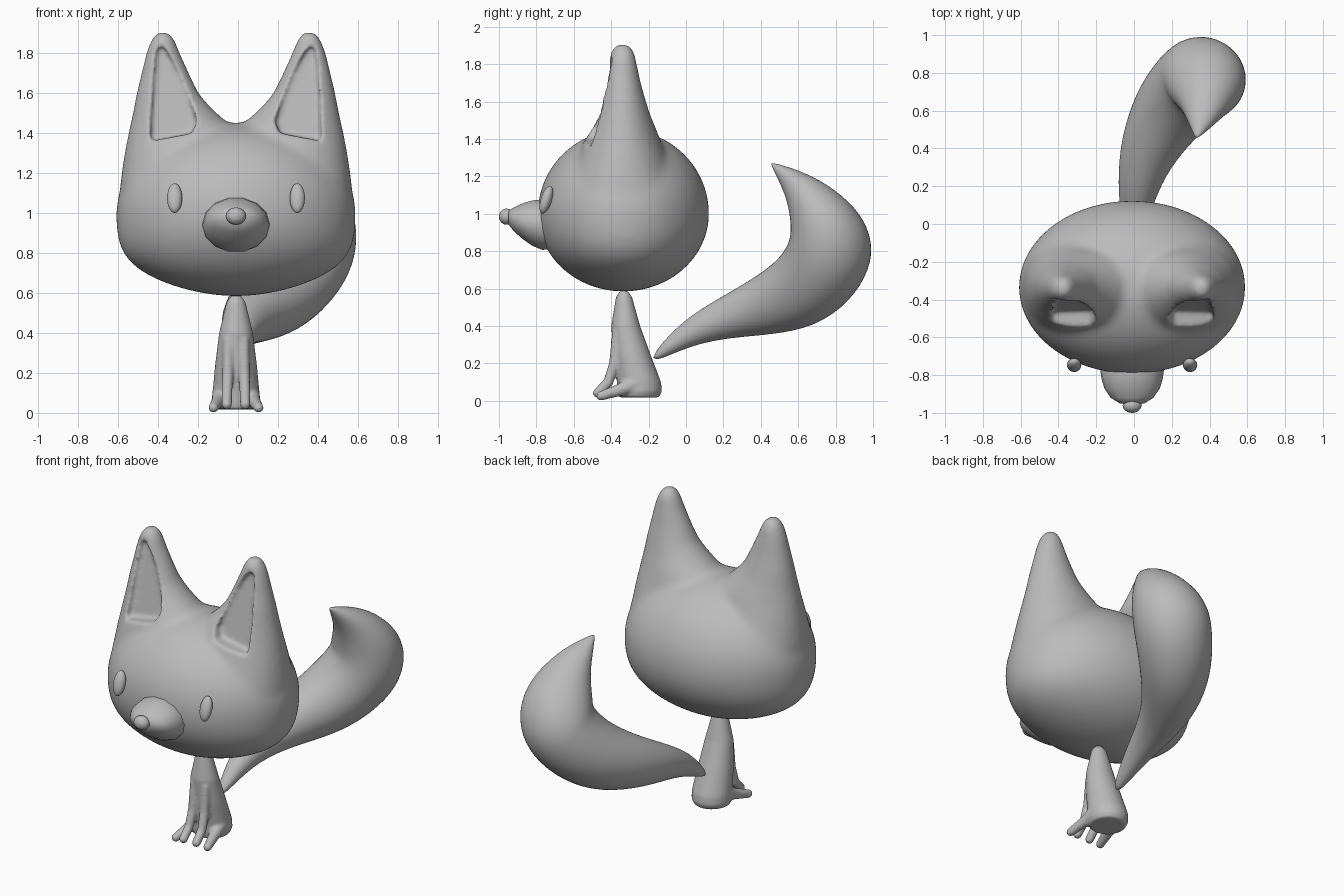
import bpy, bmesh, math
from mathutils import Vector, Matrix

if "Cube" in bpy.data.objects:
    bpy.data.objects.remove(bpy.data.objects["Cube"])

CX = -0.01   # shared symmetry plane
grey = bpy.data.materials.new("plain grey")
grey.use_nodes = True
grey.diffuse_color = (0.5, 0.5, 0.5, 1)
grey.node_tree.nodes["Principled BSDF"].inputs["Base Color"].default_value = (0.5, 0.5, 0.5, 1)


def ball(bm, centre, size, tilt=0, segs=24):
    m = (Matrix.Translation(centre) @ Matrix.Rotation(tilt, 4, "X")
         @ Matrix.Diagonal((*size, 1)))
    bmesh.ops.create_uvsphere(bm, u_segments=segs, v_segments=segs // 2, radius=1, matrix=m)


def loft(bm, rings):
    rows = [[bm.verts.new(p) for p in ring] for ring in rings]
    n = len(rows[0])
    for a, b in zip(rows, rows[1:]):
        for i in range(n):
            bm.faces.new((a[i], a[(i + 1) % n], b[(i + 1) % n], b[i]))
    bm.faces.new(rows[0][::-1])
    bm.faces.new(rows[-1])


def ellipse(centre, u, v, n=24):
    c, u, v = Vector(centre), Vector(u), Vector(v)
    return [c + u * math.cos(math.tau * i / n) + v * math.sin(math.tau * i / n) for i in range(n)]


def limb(bm, path):
    """Chain of balls along (x, y, z, radius) points."""
    for a, b in zip(path, path[1:]):
        for i in range(9):
            p = Vector(a).lerp(Vector(b), i / 8)
            ball(bm, p[:3], (p[3],) * 3, segs=12)


def make(name, bm):
    bmesh.ops.recalc_face_normals(bm, faces=bm.faces)
    for f in bm.faces:
        f.smooth = True
    me = bpy.data.meshes.new(name)
    bm.to_mesh(me)
    bm.free()
    ob = bpy.data.objects.new(name, me)
    bpy.context.collection.objects.link(ob)
    me.materials.append(grey)
    return ob


def bake(ob):
    """Replace the mesh by its evaluated form."""
    dg = bpy.context.evaluated_depsgraph_get()
    me = bpy.data.meshes.new_from_object(ob.evaluated_get(dg))
    ob.modifiers.clear()
    ob.data = me
    me.materials.clear()
    me.materials.append(grey)
    for p in me.polygons:
        p.use_smooth = True
        p.material_index = 0


def blend(ob, voxel, steps):
    """Fuse overlapping pieces into one soft skin."""
    r = ob.modifiers.new("fuse", "REMESH")
    r.mode, r.voxel_size, r.use_smooth_shade = "VOXEL", voxel, True
    s = ob.modifiers.new("soften", "SMOOTH")
    s.factor, s.iterations = 0.5, steps


# Head: skull with full cheeks and a flatter underside, and two tall ears
bm = bmesh.new()
ball(bm, (0, 0, 0), (1, 1, 1), segs=64)
for v in bm.verts:
    x, y, t = v.co
    cheek = 1 + 0.4 * t * t * (1 - t * t) if t < 0 else 1
    v.co = (CX + 0.6 * x * cheek, -0.335 + 0.459 * y, 1.0 + t * (0.416 if t < 0 else 0.452))
ear = [(0.95, 0.585, 0.15, 0.30), (1.15, 0.581, 0.08, 0.27), (1.3, 0.56, 0.0, 0.235),
       (1.42, 0.537, 0.0, 0.195), (1.47, 0.525, 0.06, 0.175), (1.53, 0.513, 0.125, 0.15),
       (1.6, 0.5, 0.185, 0.128), (1.7, 0.477, 0.232, 0.1), (1.8, 0.453, 0.277, 0.08),
       (1.87, 0.428, 0.305, 0.066), (1.912, 0.395, 0.335, 0.035)]
for s in (-1, 1):
    loft(bm, [ellipse((CX + s * (o + i) / 2, -0.34, z), ((o - i) / 2, 0, 0), (0, d, 0))
              for z, o, i, d in ear])
head = make("head", bm)
blend(head, 0.016, 22)

# Hollows in the ear fronts, with a floor that leans back
bm = bmesh.new()
hollow = [(0.43, 1.36), (0.418, 1.6), (0.402, 1.8), (0.38, 1.845), (0.345, 1.81),
          (0.283, 1.7), (0.238, 1.59), (0.194, 1.46), (0.22, 1.4)]
for s in (-1, 1):
    loft(bm, [[(CX + s * x, -0.8, z) for x, z in hollow],
              [(CX + s * x, -0.455 + (z - 1.4) * 0.2, z) for x, z in hollow]])
cutter = make("ear_cutter", bm)
cutter.hide_render = True
cut = head.modifiers.new("hollow", "BOOLEAN")
cut.operation, cut.object, cut.solver = "DIFFERENCE", cutter, "EXACT"
blend(head, 0.012, 9)
bake(head)
bpy.data.objects.remove(cutter)

# Eyes
for s, side in ((-1, "right"), (1, "left")):
    bm = bmesh.new()
    ball(bm, (CX + s * 0.307, -0.747, 1.075), (0.038, 0.03, 0.077), tilt=-0.3)
    make(side + "_eye", bm)

# Snout and nose
bm = bmesh.new()
loft(bm, [ellipse((CX, y, z), (w, 0, 0), (0, 0, h), 14) for y, w, h, z in
          [(-0.68, 0.155, 0.128, 0.935), (-0.77, 0.169, 0.138, 0.942), (-0.82, 0.162, 0.125, 0.95),
           (-0.87, 0.147, 0.1, 0.96), (-0.92, 0.113, 0.066, 0.97), (-0.95, 0.065, 0.037, 0.98)]])
make("snout", bm)
bm = bmesh.new()
ball(bm, (CX, -0.96, 0.985), (0.05, 0.04, 0.043))
make("nose", bm)

# Seated body with front legs and hind feet
bm = bmesh.new()
loft(bm, [ellipse((CX, (a + b) / 2, z), (w, 0, 0), (0, (b - a) / 2, 0)) for z, w, a, b in
          [(0.587, 0.025, -0.355, -0.31), (0.555, 0.048, -0.375, -0.288), (0.4, 0.085, -0.40, -0.245),
           (0.25, 0.104, -0.39, -0.19), (0.1, 0.118, -0.37, -0.133), (0.05, 0.118, -0.365, -0.128),
           (0.018, 0.105, -0.36, -0.145)]])
for s in (-1, 1):
    limb(bm, [(CX + s * 0.038, -0.368, 0.36, 0.03), (CX + s * 0.041, -0.383, 0.2, 0.03),
              (CX + s * 0.045, -0.415, 0.1, 0.028), (CX + s * 0.046, -0.472, 0.042, 0.027)])
    limb(bm, [(CX + s * 0.07, -0.25, 0.1, 0.05), (CX + s * 0.09, -0.35, 0.06, 0.034),
              (CX + s * 0.113, -0.455, 0.026, 0.026)])
body = make("body", bm)
blend(body, 0.008, 7)
bake(body)

# Tail: rings spanning the inner and outer bend, swept back, sideways and up to a point
# (x, inner y, inner z, outer y, outer z)
spans = [(-0.01, -0.18, 0.25, -0.18, 0.2), (0, -0.03, 0.42, 0.03, 0.30),
         (0.02, 0.15, 0.535, 0.25, 0.34), (0.075, 0.33, 0.635, 0.47, 0.355),
         (0.18, 0.48, 0.74, 0.7, 0.4), (0.28, 0.54, 0.82, 0.88, 0.53),
         (0.355, 0.56, 0.88, 0.985, 0.7), (0.38, 0.56, 0.94, 1.0, 0.85),
         (0.385, 0.55, 1.02, 0.94, 1.0), (0.375, 0.53, 1.1, 0.8, 1.13),
         (0.355, 0.49, 1.19, 0.64, 1.22), (0.33, 0.45, 1.27, 0.46, 1.275)]
mids = [Vector((x, (a + c) / 2, (b + d) / 2)) for x, a, b, c, d in spans]
rings = []
for i, (x, a, b, c, d) in enumerate(spans):
    heading = mids[min(i + 1, len(mids) - 1)] - mids[max(i - 1, 0)]
    u = Vector((0, c - a, d - b)) * 0.51
    rings.append(ellipse(mids[i], u, heading.cross(u).normalized() * u.length, 16))
bm = bmesh.new()
loft(bm, rings)
tail = make("tail", bm)
tail.modifiers.new("round", "SUBSURF").levels = 2
bake(tail)
